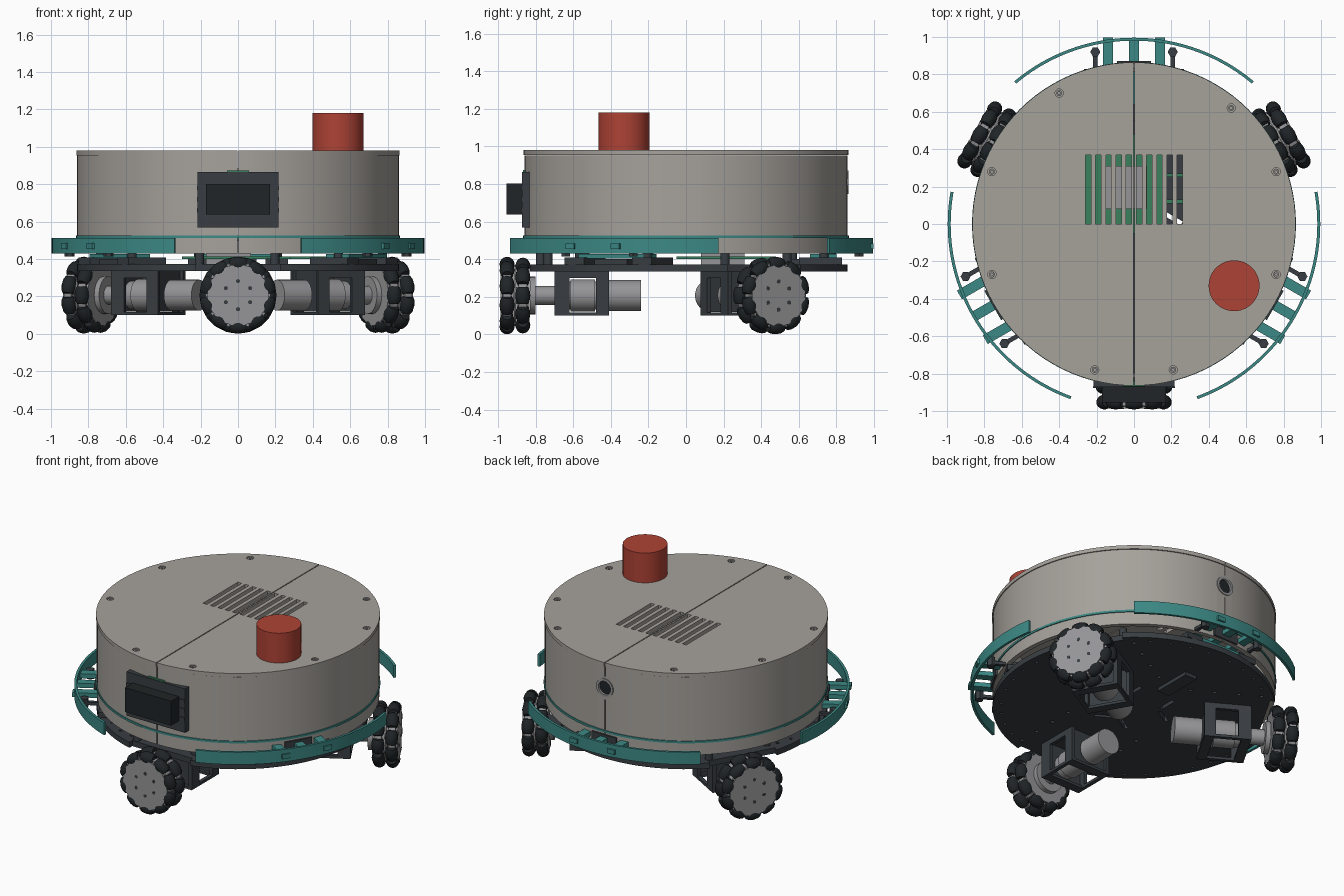
import bpy, bmesh
from math import radians, pi, cos, sin
from mathutils import Matrix, Vector

if "Cube" in bpy.data.objects:
    bpy.data.objects.remove(bpy.data.objects["Cube"])


def mat(name, r, g, b):
    m = bpy.data.materials.new(name)
    m.diffuse_color = (r, g, b, 1)
    m.use_nodes = True
    m.node_tree.nodes["Principled BSDF"].inputs["Base Color"].default_value = m.diffuse_color
    return m


SHELL = mat("warm_grey", 0.38, 0.36, 0.33)
TEAL = mat("teal", 0.045, 0.25, 0.235)
RED = mat("red", 0.42, 0.055, 0.035)
DARK = mat("charcoal", 0.04, 0.048, 0.055)
BLACK = mat("rubber", 0.014, 0.018, 0.02)
METAL = mat("metal", 0.3, 0.3, 0.31)
GREEN = mat("board_green", 0.04, 0.22, 0.11)
X = Matrix.Rotation(pi / 2, 4, 'Y')      # turns a z axis onto x
Y = Matrix.Rotation(pi / 2, 4, 'X')      # turns a z axis onto y
WHEELS = (-90, 30, 150)
BUMPERS = (90, 210, 330)


def rot(deg):
    return Matrix.Rotation(radians(deg), 4, 'Z')


def move(x, y, z):
    return Matrix.Translation((x, y, z))


def box(bm, x0, x1, y0, y1, z0, z1, m=Matrix()):
    c = move((x0 + x1) / 2, (y0 + y1) / 2, (z0 + z1) / 2)
    s = Matrix.Diagonal((x1 - x0, y1 - y0, z1 - z0, 1))
    bmesh.ops.create_cube(bm, size=1, matrix=m @ c @ s)


def cyl(bm, r, depth, m=Matrix(), n=32, r2=None):
    bmesh.ops.create_cone(bm, cap_ends=True, segments=n, radius1=r, radius2=r if r2 is None else r2,
                          depth=depth, matrix=m)


def sweep(bm, profile, a0=0, a1=360, n=96, m=Matrix()):
    """Turn a closed (radius, z) profile round z, capping the ends of open arcs."""
    full = a1 - a0 == 360
    rings = []
    for i in range(n if full else n + 1):
        a = radians(a0 + (a1 - a0) * i / n)
        rings.append([bm.verts.new(m @ Vector((r * cos(a), r * sin(a), z))) for r, z in profile])
    k = len(profile)
    for i in range(n):
        p, q = rings[i], rings[(i + 1) % len(rings)]
        for j in range(k):
            bm.faces.new((p[j], q[j], q[(j + 1) % k], p[(j + 1) % k]))
    if not full:
        bm.faces.new(rings[0])
        bm.faces.new(rings[-1][::-1])


def rect(r0, r1, z0, z1):
    return [(r0, z0), (r1, z0), (r1, z1), (r0, z1)]


def finish(name, bm, material, cutter=None):
    bmesh.ops.recalc_face_normals(bm, faces=bm.faces)
    me = bpy.data.meshes.new(name)
    bm.to_mesh(me)
    bm.free()
    ob = bpy.data.objects.new(name, me)
    bpy.context.collection.objects.link(ob)
    if material:
        me.materials.append(material)
    if cutter:
        mod = ob.modifiers.new("cut", 'BOOLEAN')
        mod.operation, mod.solver, mod.object = 'DIFFERENCE', 'EXACT', cutter
        deps = bpy.context.evaluated_depsgraph_get()
        cut = bpy.data.meshes.new_from_object(ob.evaluated_get(deps))
        ob.modifiers.clear()
        ob.data = cut
        bpy.data.objects.remove(cutter)
    bpy.ops.object.select_all(action='DESELECT')
    ob.select_set(True)
    bpy.context.view_layer.objects.active = ob
    bpy.ops.object.shade_smooth_by_angle(angle=radians(35))
    return ob


# body shell: open ring split at the centre seam, with a round port at the back
c = bmesh.new()
box(c, -.003, .003, -1, .7, .3, 1.2)
box(c, -.003, .003, .75, 1, .3, .73)
box(c, -.003, .003, .75, 1, .885, 1.2)
cyl(c, .06, .2, move(0, .86, .81) @ Y)
cutter = finish("shell_cutter", c, None)
b = bmesh.new()
sweep(b, rect(.83, .86, .43, .953))
finish("body_shell", b, SHELL, cutter)
b = bmesh.new()
sweep(b, rect(.045, .062, -.025, .025), n=32, m=move(0, .84, .81) @ Y)
finish("port_ring", b, METAL)
b = bmesh.new()
cyl(b, .046, .03, move(0, .835, .81) @ Y)
finish("port_lens", b, BLACK)

# lid with vents, seam and screw wells
screws = [(-.4, .7), (.52, .62), (-.76, .28), (.76, .28), (-.76, -.27), (.76, -.27), (-.21, -.78), (.21, -.78)]
c = bmesh.new()
box(c, -.003, .003, -1, 1, .9, 1.1)
for i in range(10):
    x = -.2455 + i * .05456
    box(c, x - .0145, x + .0145, 0, .37, .9, 1.1)
for x, y in screws:
    cyl(c, .022, .03, move(x, y, .98), 20)
cutter = finish("lid_cutter", c, None)
b = bmesh.new()
cyl(b, .864, .025, move(0, 0, .9675), 96)
finish("lid", b, SHELL, cutter)
b = bmesh.new()
for x, y in screws:
    sweep(b, rect(.007, .016, .96, .976), n=16, m=move(x, y, 0))
finish("lid_screws", b, METAL)

# red stop button
b = bmesh.new()
cyl(b, .136, .2, move(.535, -.33, 1.08), 48)
finish("stop_button", b, RED)

# front display
b = bmesh.new()
box(b, -.217, .217, -.872, -.82, .57, .865)
for x in (-.2, .2):
    for z in (.66, .72, .78):
        box(b, x - .018, x + .018, -.878, -.87, z - .012, z + .012)
finish("display_bezel", b, DARK)
b = bmesh.new()
box(b, -.172, .172, -.955, -.86, .638, .802)
finish("display_screen", b, BLACK)
b = bmesh.new()
box(b, -.06, .06, -.868, -.84, .855, .874)
finish("display_board", b, GREEN)

# teal trim around the shell
b = bmesh.new()
sweep(b, rect(.85, .866, .512, .526))
finish("trim_ring", b, TEAL)

# base plate with wheel notches and drilled holes
c = bmesh.new()
for w in WHEELS:
    box(c, .8, 1.1, -.225, .225, .2, .5, rot(w))
    for t in (-1, 1):
        for r in (.3, .45, .6, .74):
            cyl(c, .012, .3, rot(w) @ move(r, t * .27, .35), 12)
        box(c, .1, .22, t * .13 - .012, t * .13 + .012, .2, .5, rot(w + 60))
        for k in range(4):
            cyl(c, .01, .3, rot(w + 60 + t * (6 + 9 * k)) @ move(.81, 0, .35), 12)
cutter = finish("plate_cutter", c, None)
b = bmesh.new()
cyl(b, .86, .037, move(0, 0, .354), 96)
finish("base_plate", b, DARK, cutter)
b = bmesh.new()
box(b, -.045, .045, .28, .54, .312, .337)
finish("belly_block", b, DARK)

# electronics on the base plate, seen through the vents
b = bmesh.new()
box(b, -.3, .16, -.05, .48, .4, .415)
box(b, .28, .6, 0, .45, .4, .415)
box(b, .16, .28, .11, .13, .4, .415)
box(b, .16, .28, .25, .27, .4, .415)
finish("circuit_boards", b, GREEN)
b = bmesh.new()
box(b, -.17, .07, .08, .31, .372, .5)
finish("battery", b, METAL)

# three omni drives
for w, side in zip(WHEELS, ("front", "right", "left")):
    R = rot(w)
    # wheel core, face discs, hub coupling
    b = bmesh.new()
    C = R @ move(0, 0, .207)
    for r0, d in ((.952, .035), (.868, .035)):
        cyl(b, .135, .07, C @ move(r0, 0, 0) @ X, 36)
    for r0 in (.981, .91, .839):
        sweep(b, rect(.04, .163, -.006, .006), n=36, m=C @ move(r0, 0, 0) @ X)
    sweep(b, rect(.018, .045, -.07, .07), n=24, m=C @ move(.916, 0, 0) @ X)
    cyl(b, .1, .03, C @ move(.815, 0, 0) @ X)
    cyl(b, .05, .15, C @ move(.755, 0, 0) @ X)
    for row, r0 in enumerate((.952, .868)):
        for i in range(10):
            a = Matrix.Rotation(radians(36 * i + 18 * row + 18), 4, 'X')
            box(b, -.022, .022, -.012, .012, .12, .175, C @ move(r0, 0, 0) @ a)
    finish(side + "_wheel_hub", b, METAL)
    # bolt holes on the face
    b = bmesh.new()
    for i in range(6):
        a = Matrix.Rotation(radians(60 * i), 4, 'X')
        cyl(b, .011, .01, C @ a @ move(.983, 0, .075) @ X, 12)
    cyl(b, .012, .01, C @ move(.98, 0, 0) @ X, 12)
    finish(side + "_wheel_bolts", b, DARK)
    # two staggered rows of barrel rollers
    b = bmesh.new()
    prof = [(0, -.046), (.027, -.046), (.036, -.03), (.04, 0), (.036, .03), (.027, .046), (0, .046)]
    for row, r0 in enumerate((.952, .868)):
        for i in range(10):
            a = Matrix.Rotation(radians(36 * i + 18 * row), 4, 'X')
            sweep(b, prof, n=16, m=C @ move(r0, 0, 0) @ a @ move(0, 0, .166) @ Y)
    bmesh.ops.remove_doubles(b, verts=b.verts, dist=.0001)
    finish(side + "_rollers", b, BLACK)
    # motor
    b = bmesh.new()
    cyl(b, .075, .2, C @ move(.57, 0, 0) @ X)
    cyl(b, .083, .17, C @ move(.325, 0, 0) @ X)
    cyl(b, .086, .13, C @ move(.55, 0, 0) @ X)
    finish(side + "_motor", b, METAL)
    # motor cage
    b = bmesh.new()
    for y in (-.135, .135):
        for x0, x1 in ((.62, .7), (.41, .48)):
            box(b, x0, x1, y - .012, y + .012, .1, .337, R)
        box(b, .48, .62, y - .012, y + .012, .3, .337, R)
        box(b, .48, .62, y - .012, y + .012, .1, .118, R)
    for x0, x1 in ((.66, .68), (.43, .45)):
        box(b, x0, x1, -.123, .123, .12, .337, R)
    for x0, x1 in ((.64, .7), (.41, .47)):
        box(b, x0, x1, -.123, .123, .1, .118, R)
    finish(side + "_motor_cage", b, DARK)

# three sprung bumpers
for a, side in zip(BUMPERS, ("rear", "left", "right")):
    R = rot(a)
    b = bmesh.new()
    sweep(b, rect(.98, .996, .43, .513), a - 40, a + 40, 40)
    finish(side + "_bumper", b, TEAL)
    b = bmesh.new()
    for y in (-.138, 0, .138):
        box(b, .64, .998 if y else .985, y - .027, y + .027, .455, .485, R)
    box(b, .66, .8, -.2, .2, .405, .428, R)
    finish(side + "_bumper_arms", b, TEAL)
    b = bmesh.new()
    for y in (-.207, .207):
        box(b, .76, .92, y - .012, y + .012, .43, .45, R)
        cyl(b, .027, .06, R @ move(.92, y, .445), 6)
        box(b, .6, .83, y - .06, y + .06, .37, .408, R)
    box(b, .86, .872, -.09, .09, .43, .5, R)
    box(b, .55, .8, -.1, .1, .37, .4, R)
    finish(side + "_bumper_mount", b, DARK)

# standoffs between plate and shell
b = bmesh.new()
for i in range(12):
    cyl(b, .025, .09, rot(15 + 30 * i) @ move(.8 if i % 4 in (0, 3) else .76, 0, .405), 12)
finish("standoffs", b, DARK)
